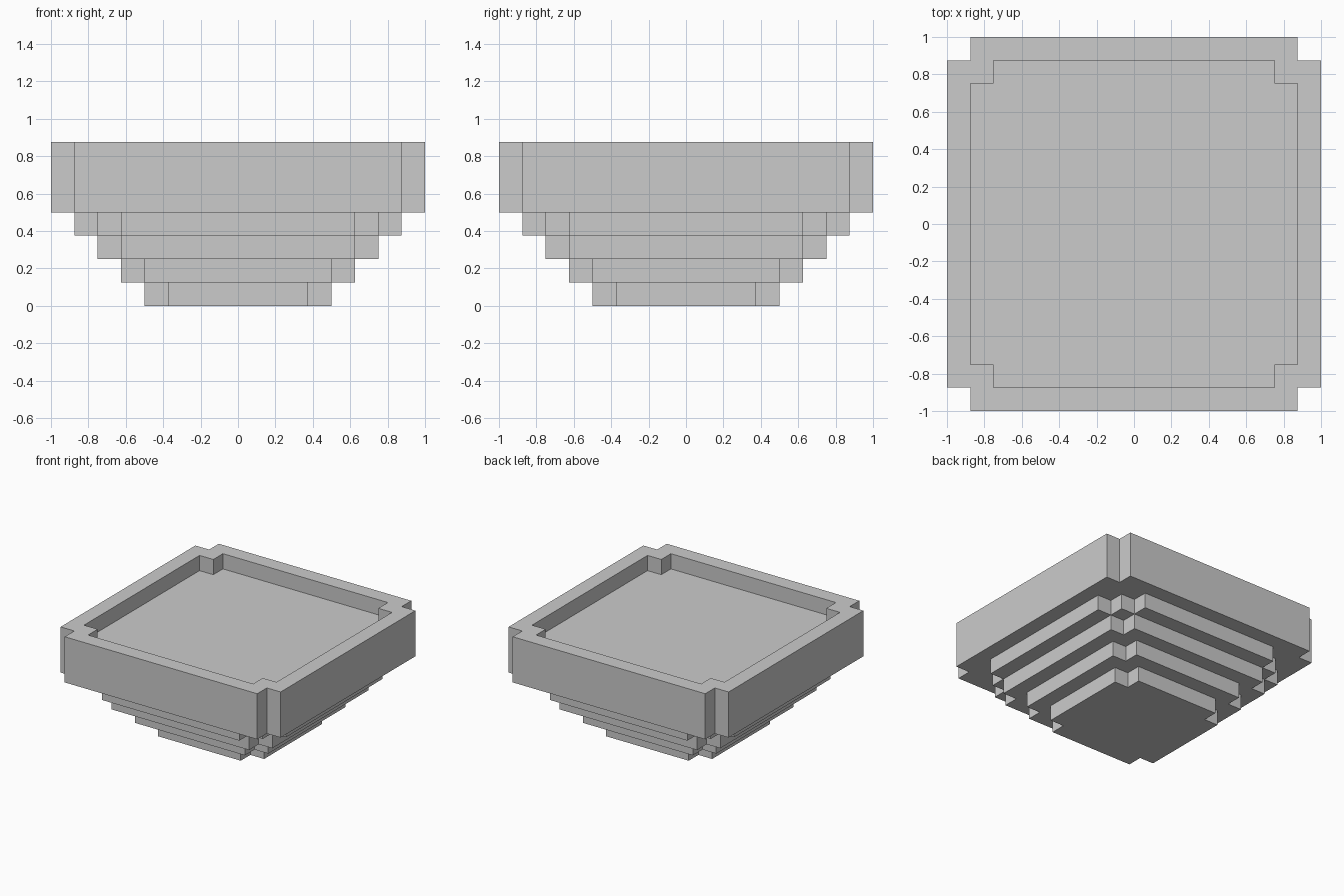
import bpy, bmesh

if "Cube" in bpy.data.objects:
    bpy.data.objects.remove(bpy.data.objects["Cube"])

U = 0.125  # one step of the blocky grid


def outline(half, steps=1):
    """Square outline with stepped inward corners, counter-clockwise, in grid units."""
    corner = [(half, half - steps)]
    for i in range(steps):
        corner.append((half - i - 1, half - steps + i))
        corner.append((half - i - 1, half - steps + i + 1))
    pts = []
    for _ in range(4):
        pts += corner
        corner = [(-y, x) for x, y in corner]
    return pts


def stack(name, rings, steps=1):
    """Closed body skinned through (half width, height) rings, capped at both ends."""
    bm = bmesh.new()
    loops = [[bm.verts.new((x * U, y * U, z * U)) for x, y in outline(h, steps)]
             for h, z in rings]
    n = len(loops[0])
    for a, b in zip(loops, loops[1:]):
        for i in range(n):
            j = (i + 1) % n
            bm.faces.new((a[i], a[j], b[j], b[i]))
    bm.faces.new(loops[0][::-1])
    bm.faces.new(loops[-1])
    bmesh.ops.recalc_face_normals(bm, faces=bm.faces)
    mesh = bpy.data.meshes.new(name)
    bm.to_mesh(mesh)
    bm.free()
    obj = bpy.data.objects.new(name, mesh)
    bpy.context.collection.objects.link(obj)
    return obj


# Stepped underside, widening upwards; the top tier has double-stepped corners
for i in range(4):
    stack(f"base_tier_{i + 1}", [(4 + i, i), (4 + i, i + 1)], steps=2 if i == 3 else 1)

# Basin: outer wall, rim, inner wall and shallow floor
stack("basin", [(8, 4), (8, 7), (7, 7), (7, 6)])
